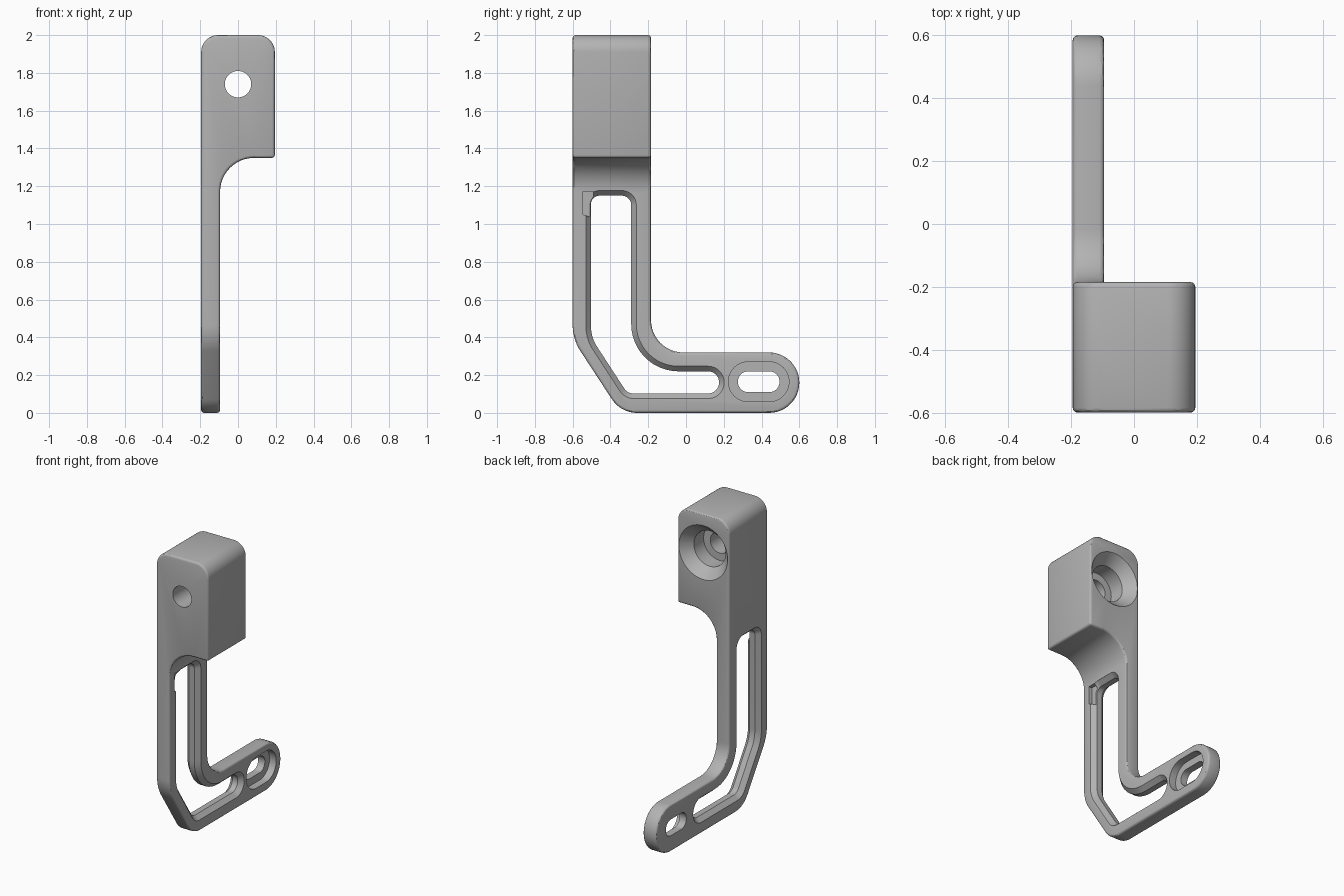
import bpy, bmesh, math
from mathutils import Vector

default = bpy.data.objects.get("Cube")
if default:
    bpy.data.objects.remove(default, do_unlink=True)

grey = bpy.data.materials.new("light grey")
grey.use_nodes = True
grey.diffuse_color = (0.45, 0.45, 0.45, 1)
grey.node_tree.nodes["Principled BSDF"].inputs["Base Color"].default_value = (0.45, 0.45, 0.45, 1)


def rounded(corners, grow=0.0, steps=12):
    """Round the (u, v, radius) corners of a clockwise outline, optionally offset outwards."""
    result = []
    n = len(corners)
    for i, (u, v, r) in enumerate(corners):
        p = Vector((u, v))
        before = (p - Vector(corners[i - 1][:2])).normalized()
        after = (Vector(corners[(i + 1) % n][:2]) - p).normalized()
        turn = before.cross(after)
        normal = Vector((-before.y, before.x))
        miter = normal + Vector((-after.y, after.x))
        p = p + miter * (2 * grow / miter.length_squared)
        if r == 0:
            result.append(p)
            continue
        r += grow if turn < 0 else -grow
        angle = before.angle(after)
        start = p - before * r * math.tan(angle / 2)
        side = normal * (-1 if turn < 0 else 1)
        for k in range(steps + 1):
            a = angle * k / steps
            result.append(start + side * r * (1 - math.cos(a)) + before * r * math.sin(a))
    return result


def loft(name, sections, place):
    """Join (depth, outline) sections into a closed solid."""
    bm = bmesh.new()
    rings = [[bm.verts.new(place(p.x, p.y, d)) for p in outline] for d, outline in sections]
    for a, b in zip(rings, rings[1:]):
        for i in range(len(a)):
            j = (i + 1) % len(a)
            bm.faces.new((a[i], a[j], b[j], b[i]))
    bm.faces.new(rings[0])
    bm.faces.new(rings[-1])
    bmesh.ops.remove_doubles(bm, verts=bm.verts, dist=0.0005)
    bmesh.ops.recalc_face_normals(bm, faces=bm.faces)
    mesh = bpy.data.meshes.new(name)
    bm.to_mesh(mesh)
    bm.free()
    obj = bpy.data.objects.new(name, mesh)
    bpy.context.collection.objects.link(obj)
    mesh.materials.append(grey)
    return obj


def side_plane(u, v, d):
    return (d, u, v)


def front_plane(u, v, d):
    return (u, d, v)


def apply(obj, modifier):
    bpy.context.view_layer.objects.active = obj
    bpy.ops.object.modifier_apply(modifier=modifier.name)


def combine(obj, tool, operation):
    mod = obj.modifiers.new("combine", "BOOLEAN")
    mod.operation, mod.solver, mod.object = operation, "EXACT", tool
    apply(obj, mod)
    bpy.data.objects.remove(tool, do_unlink=True)


# Bracket body: side outline crossed with front outline
side = rounded([(-0.6, 2, 0), (-0.185, 2, 0), (-0.185, 0.32, 0.17), (0.6, 0.32, 0.16),
                (0.6, 0, 0.16), (-0.345, 0, 0.16), (-0.6, 0.39, 0.25)])
front = rounded([(-0.195, 2, 0.09), (0.195, 2, 0.09), (0.195, 1.35, 0),
                 (-0.095, 1.35, 0.18), (-0.095, -0.1, 0), (-0.195, -0.1, 0)])
bracket = loft("bracket", [(-0.5, side), (0.5, side)], side_plane)
combine(bracket, loft("front_shape", [(-1, front), (1, front)], front_plane), "INTERSECT")

# Softened outer edges
bevel = bracket.modifiers.new("soft_edges", "BEVEL")
bevel.width, bevel.segments = 0.015, 3
bevel.limit_method, bevel.angle_limit = "ANGLE", math.radians(40)
bevel.use_clamp_overlap = False
apply(bracket, bevel)

# Long bent slot with chamfered rims on both faces
slot = [(-0.503, 1.15, 0.045), (-0.29, 1.15, 0.05), (-0.29, 0.22, 0.25), (0.175, 0.22, 0.058),
        (0.175, 0.103, 0.058), (-0.31, 0.103, 0.06), (-0.503, 0.4, 0.2)]
inner, rim = rounded(slot), rounded(slot, 0.027)
combine(bracket, loft("slot", [(-0.21, rim), (-0.195, rim), (-0.165, inner), (-0.125, inner),
                               (-0.095, rim), (-0.08, rim)], side_plane), "DIFFERENCE")

# Small relief notch at the slot's top corner
notch = rounded([(-0.545, 1.172, 0), (-0.49, 1.172, 0), (-0.49, 1.03, 0), (-0.545, 1.05, 0)])
combine(bracket, loft("notch", [(-0.12, notch), (-0.08, notch)], side_plane), "DIFFERENCE")

# Oval foot hole and its recess
oval = [(0.275, 0.22, 0.054), (0.495, 0.22, 0.054), (0.495, 0.11, 0.054), (0.275, 0.11, 0.054)]
hole, recess = rounded(oval), rounded(oval, 0.05)
combine(bracket, loft("oval_hole", [(-0.3, hole), (0, hole)], side_plane), "DIFFERENCE")
combine(bracket, loft("oval_recess", [(-0.145, recess), (0, recess)], side_plane), "DIFFERENCE")


# Stepped and countersunk bolt hole through the head
def circle(r):
    return [Vector((r * math.cos(a), 1.74 + r * math.sin(a)))
            for a in (math.tau * k / 48 for k in range(48))]


combine(bracket, loft("bolt_hole", [(-0.7, circle(0.07)), (-0.36, circle(0.07)),
                                    (-0.36, circle(0.12)), (-0.255, circle(0.12)),
                                    (-0.185, circle(0.183)), (-0.15, circle(0.183))],
                      front_plane), "DIFFERENCE")

bpy.ops.object.select_all(action="DESELECT")
bracket.select_set(True)
bpy.context.view_layer.objects.active = bracket
bpy.ops.object.shade_smooth_by_angle(angle=math.radians(30))
